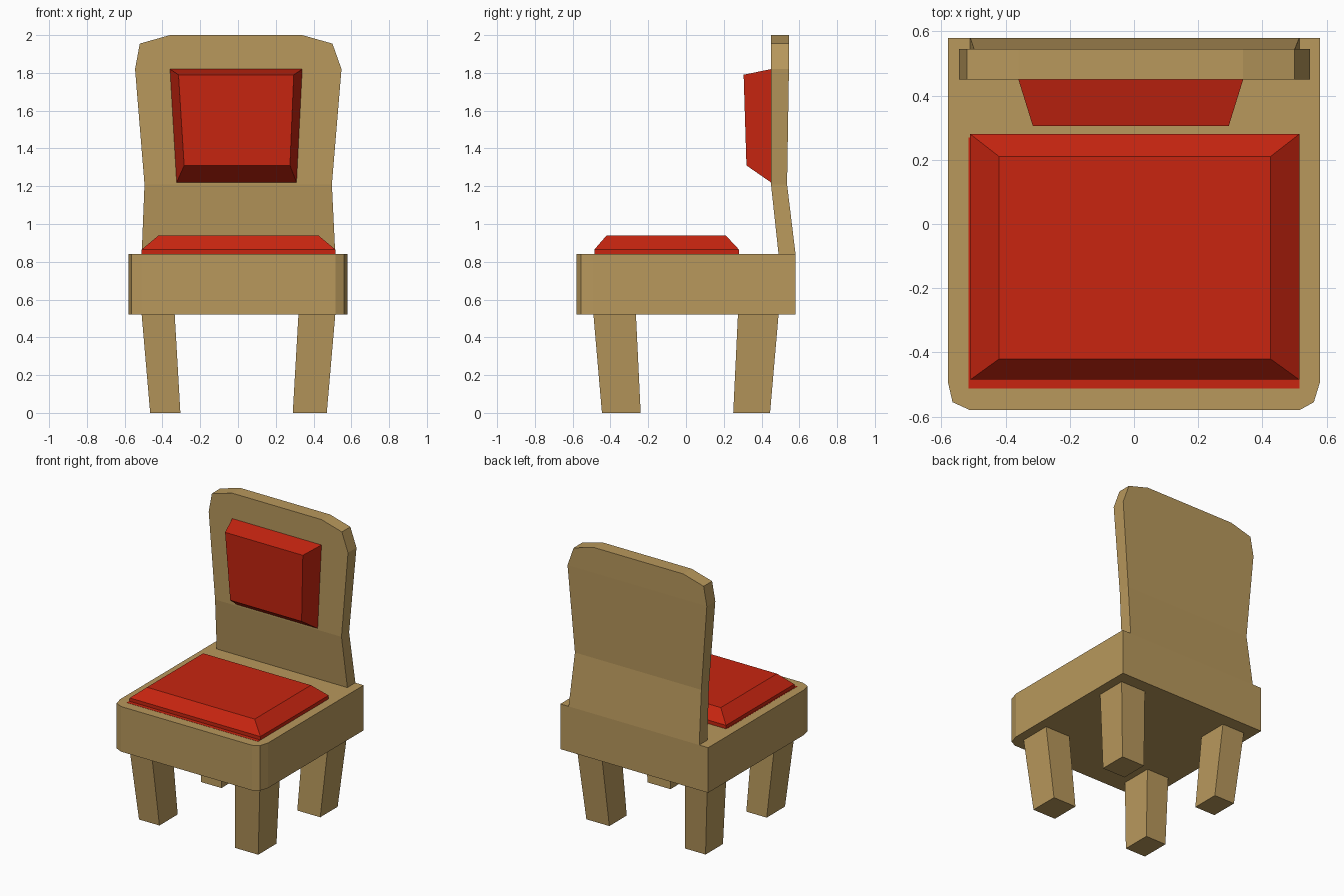
import bpy, bmesh

if "Cube" in bpy.data.objects:
    bpy.data.objects.remove(bpy.data.objects["Cube"])


def material(name, rgb):
    m = bpy.data.materials.new(name)
    m.diffuse_color = (*rgb, 1.0)
    m.use_nodes = True
    m.node_tree.nodes["Principled BSDF"].inputs["Base Color"].default_value = m.diffuse_color
    return m


wood = material("light wood", (0.48, 0.315, 0.107))
red = material("red fabric", (0.578, 0.0185, 0.0052))


def loft(name, rings, mat):
    """Closed solid through rings of equally many points, capped at both ends."""
    bm = bmesh.new()
    loops = [[bm.verts.new(p) for p in ring] for ring in rings]
    n = len(loops[0])
    for a, b in zip(loops, loops[1:]):
        for i in range(n):
            j = (i + 1) % n
            bm.faces.new((a[i], a[j], b[j], b[i]))
    bm.faces.new(loops[0][::-1])
    bm.faces.new(loops[-1])
    bmesh.ops.recalc_face_normals(bm, faces=bm.faces)
    mesh = bpy.data.meshes.new(name)
    bm.to_mesh(mesh)
    bm.free()
    mesh.materials.append(mat)
    obj = bpy.data.objects.new(name, mesh)
    bpy.context.collection.objects.link(obj)
    return obj


def rect(x0, x1, y0, y1, z):
    return [(x0, y0, z), (x1, y0, z), (x1, y1, z), (x0, y1, z)]


# Seat block with softened front corners
outline = [(-0.51, -0.58), (0.515, -0.58), (0.56, -0.555), (0.58, -0.49),
           (0.58, 0.58), (-0.58, 0.58), (-0.58, -0.49), (-0.565, -0.555)]
loft("seat", [[(x, y, z) for x, y in outline] for z in (0.52, 0.84)], wood)

# Tapered legs leaning inwards
for side, xt, xb in (("left", (-0.51, -0.335), (-0.465, -0.305)),
                     ("right", (0.32, 0.515), (0.29, 0.47))):
    for end, yt, yb in (("front", (-0.49, -0.265), (-0.445, -0.24)),
                        ("back", (0.275, 0.49), (0.25, 0.445))):
        loft(f"{end}_{side}_leg", [rect(*xb, *yb, 0), rect(*xt, *yt, 0.52)], wood)

# Bent backrest: rows of left x, right x, front y, back y, height
rows = [(-0.51, 0.515, 0.49, 0.58, 0.84),
        (-0.495, 0.497, 0.45, 0.535, 1.21),
        (-0.545, 0.548, 0.45, 0.545, 1.82),
        (-0.52, 0.50, 0.45, 0.545, 1.955),
        (-0.36, 0.34, 0.45, 0.545, 2.0)]
loft("backrest", [rect(*r) for r in rows], wood)

# Seat cushion with bevelled top, on a thin piping plate
loft("seat_cushion", [rect(-0.51, 0.515, -0.485, 0.28, 0.84),
                      rect(-0.51, 0.515, -0.485, 0.28, 0.865),
                      rect(-0.42, 0.425, -0.42, 0.21, 0.94)], red)
loft("seat_cushion_base", [rect(-0.515, 0.515, -0.512, 0.27, 0.835),
                           rect(-0.515, 0.515, -0.512, 0.27, 0.841)], red)

# Back cushion tapering towards the front
loft("back_cushion", [
    [(-0.325, 0.45, 1.22), (0.31, 0.45, 1.22), (0.34, 0.45, 1.82), (-0.36, 0.45, 1.82)],
    [(-0.285, 0.32, 1.31), (0.275, 0.32, 1.31), (0.295, 0.305, 1.79), (-0.315, 0.305, 1.79)],
], red)
